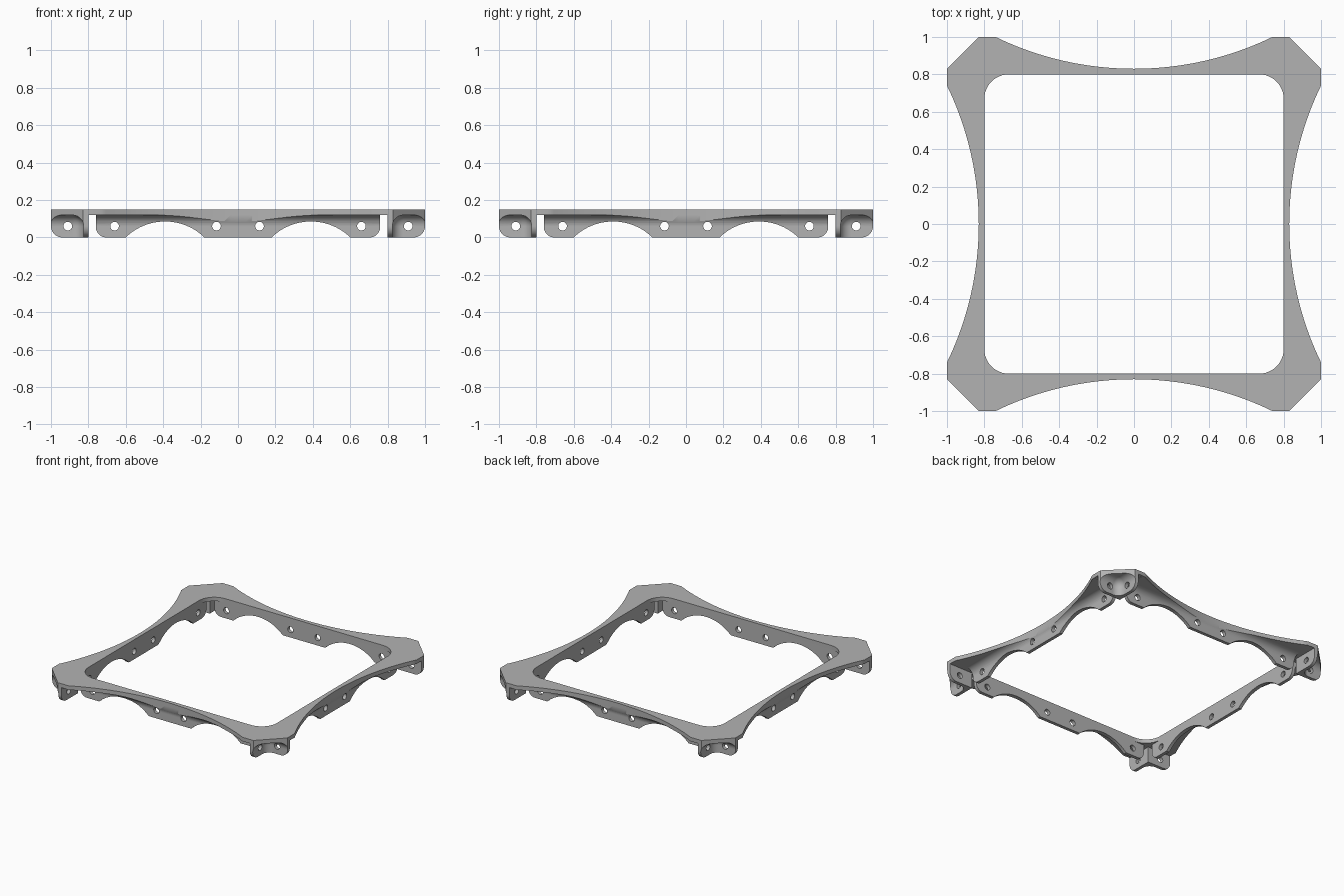
import bpy, bmesh
from math import sin, cos, pi, radians, sqrt, asin
from mathutils import Matrix, Vector

cube = bpy.data.objects.get("Cube")
if cube:
    bpy.data.objects.remove(cube, do_unlink=True)

IN, WALL, TOP, UNDER = 0.8, 0.825, 0.15, 0.12
FILLET = 0.06
HOLE_Z, HOLE_R = 0.06, 0.023

grey = bpy.data.materials.new("plain_grey")
grey.use_nodes = True
colour = (0.45, 0.45, 0.45, 1)
grey.diffuse_color = colour
grey.node_tree.nodes["Principled BSDF"].inputs["Base Color"].default_value = colour


def to_object(bm, name):
    bmesh.ops.recalc_face_normals(bm, faces=bm.faces)
    mesh = bpy.data.meshes.new(name)
    bm.to_mesh(mesh)
    bm.free()
    mesh.materials.append(grey)
    obj = bpy.data.objects.new(name, mesh)
    bpy.context.collection.objects.link(obj)
    return obj


def prism(name, points, low, high, upright=False):
    """Extrude a closed outline along z, or along y when upright."""
    bm = bmesh.new()
    place = (lambda a, b: (a, low, b)) if upright else (lambda a, b: (a, b, low))
    face = bm.faces.new([bm.verts.new(place(a, b)) for a, b in points])
    new = bmesh.ops.extrude_face_region(bm, geom=[face])["geom"]
    step = Vector((0, high - low, 0)) if upright else Vector((0, 0, high - low))
    bmesh.ops.translate(bm, vec=step, verts=[v for v in new if isinstance(v, bmesh.types.BMVert)])
    return to_object(bm, name)


def rounded_box(name, low, high, radius, is_round):
    """Box whose edges picked by a rule on their midpoint are rounded."""
    bm = bmesh.new()
    bmesh.ops.create_cube(bm, size=1)
    chosen = [e for e in bm.edges if is_round((e.verts[0].co + e.verts[1].co) / 2)]
    for v in bm.verts:
        v.co = [low[i] if v.co[i] < 0 else high[i] for i in range(3)]
    bmesh.ops.bevel(bm, geom=chosen, offset=radius, segments=10, profile=0.5, affect='EDGES')
    return to_object(bm, name)


def combine(target, cutter, operation='DIFFERENCE'):
    mod = target.modifiers.new("cut", 'BOOLEAN')
    mod.operation, mod.solver, mod.object = operation, 'EXACT', cutter
    graph = bpy.context.evaluated_depsgraph_get()
    mesh = bpy.data.meshes.new_from_object(target.evaluated_get(graph))
    target.modifiers.clear()
    target.data = mesh
    bpy.data.objects.remove(cutter, do_unlink=True)


def drill(target, x, y, along_x=False):
    bm = bmesh.new()
    bmesh.ops.create_cone(bm, cap_ends=True, segments=32, radius1=HOLE_R, radius2=HOLE_R, depth=0.18)
    turn = Matrix.Rotation(pi / 2, 4, 'Y' if along_x else 'X')
    bmesh.ops.transform(bm, matrix=Matrix.Translation((x, y, HOLE_Z)) @ turn, verts=bm.verts)
    combine(target, to_object(bm, "drill"))


def arc(cx, cy, r, start, end, n):
    return [(cx + r * cos(start + (end - start) * i / n),
             cy + r * sin(start + (end - start) * i / n)) for i in range(n + 1)]


def four_times(points):
    """Repeat a quarter of an outline around the centre."""
    out = []
    for _ in range(4):
        out += points
        points = [(-b, a) for a, b in points]
    return out


# Outer outline: each side is a shallow inward arc, each corner a chamfer
half, dip = 0.74, 0.17
bow = (half ** 2 + dip ** 2) / (2 * dip)
spread = asin(half / bow)
side = arc(0, -(1 - dip) - bow, bow, pi / 2 + spread, pi / 2 - spread, 40)
outline = four_times(side + [(1 - dip, -1), (1, dip - 1)])

# Top plate with a rounded square opening
plate = prism("top_plate", outline, UNDER, TOP)
opening = four_times(arc(IN - 0.13, IN - 0.13, 0.13, 0, pi / 2, 12))
combine(plate, prism("opening", opening, 0, 0.3))

# Side flange profile: rounded ends and two arches
end, corner, arch_x, arch_half, arch_h = 0.76, 0.055, 0.39, 0.21, 0.085
arch_r = (arch_half ** 2 + arch_h ** 2) / (2 * arch_h)
swing = asin(arch_half / arch_r)
right_half = (arc(arch_x, arch_h - arch_r, arch_r, pi / 2 + swing, pi / 2 - swing, 24)
              + arc(end - corner, corner, corner, -pi / 2, 0, 10) + [(end, UNDER)])
left_half = [(-x, z) for x, z in reversed(right_half)]
flange = prism("side_flange_front", right_half + left_half, -1.1, -IN, upright=True)

# Hollow out the flange so a fillet meets the plate, then trim to the outline
combine(flange, rounded_box("hollow", (-2, -1.5, -1), (2, -WALL, UNDER - 0.001), FILLET,
                            lambda m: m.y > 0.4 and m.z > 0.4))
combine(flange, prism("trim", outline, -0.2, 0.3), 'INTERSECT')
for x in (-0.66, -0.115, 0.115, 0.66):
    drill(flange, x, -IN)

# Corner bracket: two outward tabs with a filleted pocket between them
bracket = rounded_box("corner_bracket_back_left", (IN, IN, 0), (1, 1, UNDER), FILLET,
                      lambda m: m.z < -0.4 and (m.x > 0.4 or m.y > 0.4))
combine(bracket, rounded_box("pocket", (WALL, WALL, -1), (1.5, 1.5, UNDER - 0.001), FILLET,
                             lambda m: (m.x < -0.4) + (m.y < -0.4) + (m.z > 0.4) == 2))
chamfer = 2 - dip
combine(bracket, prism("chamfer", [(0.6, chamfer - 0.6), (chamfer - 0.6, 0.6), (1.5, 1.5)], -0.2, 0.3))
drill(bracket, 0.91, IN)
drill(bracket, IN, 0.91, along_x=True)

# Repeat flange and bracket around the frame
parts = [plate, flange, bracket]
for source, names in ((flange, ("left", "back", "right")),
                      (bracket, ("back_right", "front_right", "front_left"))):
    stem = "side_flange_" if source is flange else "corner_bracket_"
    for i, name in enumerate(names, 1):
        mesh = source.data.copy()
        mesh.transform(Matrix.Rotation(i * pi / 2, 4, 'Z'))
        copy = bpy.data.objects.new(stem + name, mesh)
        bpy.context.collection.objects.link(copy)
        parts.append(copy)

# Smooth the curves and keep flat faces flat
bpy.ops.object.select_all(action='DESELECT')
for part in parts:
    part.select_set(True)
bpy.context.view_layer.objects.active = plate
bpy.ops.object.shade_smooth_by_angle(angle=radians(30))
for part in parts:
    part.modifiers.new("even_shading", 'WEIGHTED_NORMAL').keep_sharp = True
